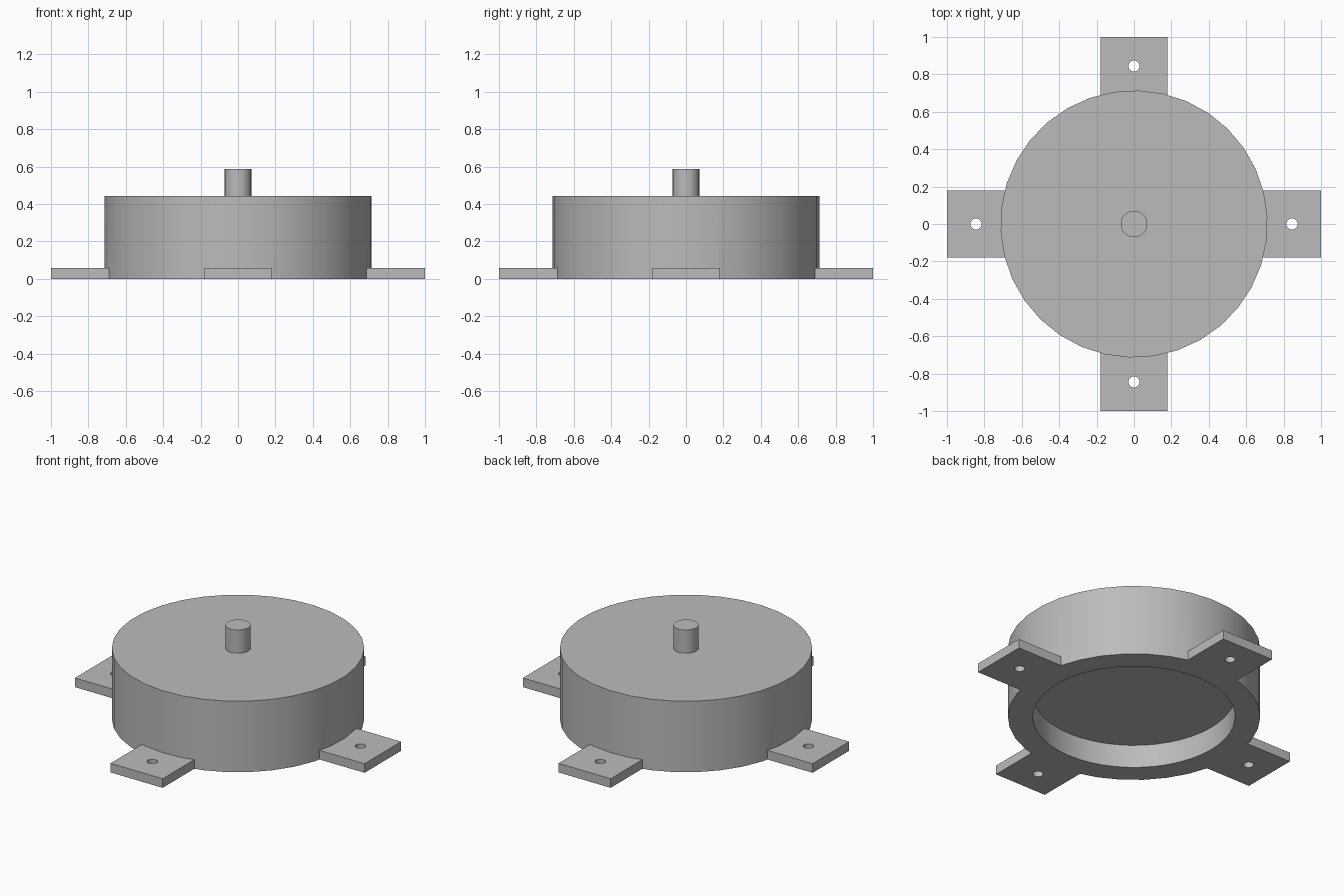
import bpy, math

SEGMENTS = 34
TAB_TOP = 0.057

if "Cube" in bpy.data.objects:
    bpy.data.objects.remove(bpy.data.objects["Cube"], do_unlink=True)

grey = bpy.data.materials.new("plain grey")
grey.use_nodes = True
grey.diffuse_color = (0.5, 0.5, 0.5, 1)
grey.node_tree.nodes["Principled BSDF"].inputs["Base Color"].default_value = (0.5, 0.5, 0.5, 1)


def cylinder(name, radius, bottom, top, x=0, y=0, sides=SEGMENTS, turn=0):
    bpy.ops.mesh.primitive_cylinder_add(vertices=sides, radius=radius, depth=top - bottom,
                                        location=(x, y, (bottom + top) / 2), rotation=(0, 0, turn))
    part = bpy.context.object
    part.name = name
    part.data.materials.append(grey)
    return part


def box(name, low, high):
    bpy.ops.mesh.primitive_cube_add(size=1, location=[(a + b) / 2 for a, b in zip(low, high)])
    part = bpy.context.object
    part.name = name
    part.scale = [b - a for a, b in zip(low, high)]
    bpy.ops.object.transform_apply(location=False, rotation=False, scale=True)
    part.data.materials.append(grey)
    return part


def combine(target, other, operation):
    mod = target.modifiers.new(operation.title(), "BOOLEAN")
    mod.object, mod.operation, mod.solver = other, operation, "EXACT"
    bpy.ops.object.select_all(action="DESELECT")
    target.select_set(True)
    bpy.context.view_layer.objects.active = target
    bpy.ops.object.modifier_apply(modifier=mod.name)
    bpy.data.objects.remove(other, do_unlink=True)


# Round housing
housing = cylinder("housing", 0.714, 0, 0.443, turn=math.radians(-2))

# Four mounting tabs joined to the housing, each with a bolt hole
for turn in range(4):
    c, s = round(math.cos(turn * math.pi / 2)), round(math.sin(turn * math.pi / 2))
    tab = box("mounting_tab", (0.6, -0.18, 0), (1, 0.18, TAB_TOP))
    combine(tab, cylinder("bolt_hole", 0.03, -0.1, 0.2, x=0.845, sides=24), "DIFFERENCE")
    tab.location = (0.8 * c, 0.8 * s, TAB_TOP / 2)
    tab.rotation_euler.z = turn * math.pi / 2
    bpy.context.view_layer.update()
    combine(housing, tab, "UNION")

# Shallow round recess in the underside
combine(housing, cylinder("recess", 0.572, -0.1, 0.144, sides=48), "DIFFERENCE")

# Output shaft, seated in the top of the housing
shaft = cylinder("shaft", 0.071, 0.443, 0.588, sides=24)

for part in (housing, shaft):
    bpy.ops.object.select_all(action="DESELECT")
    part.select_set(True)
    bpy.context.view_layer.objects.active = part
    bpy.ops.object.shade_smooth_by_angle(angle=math.radians(30))
